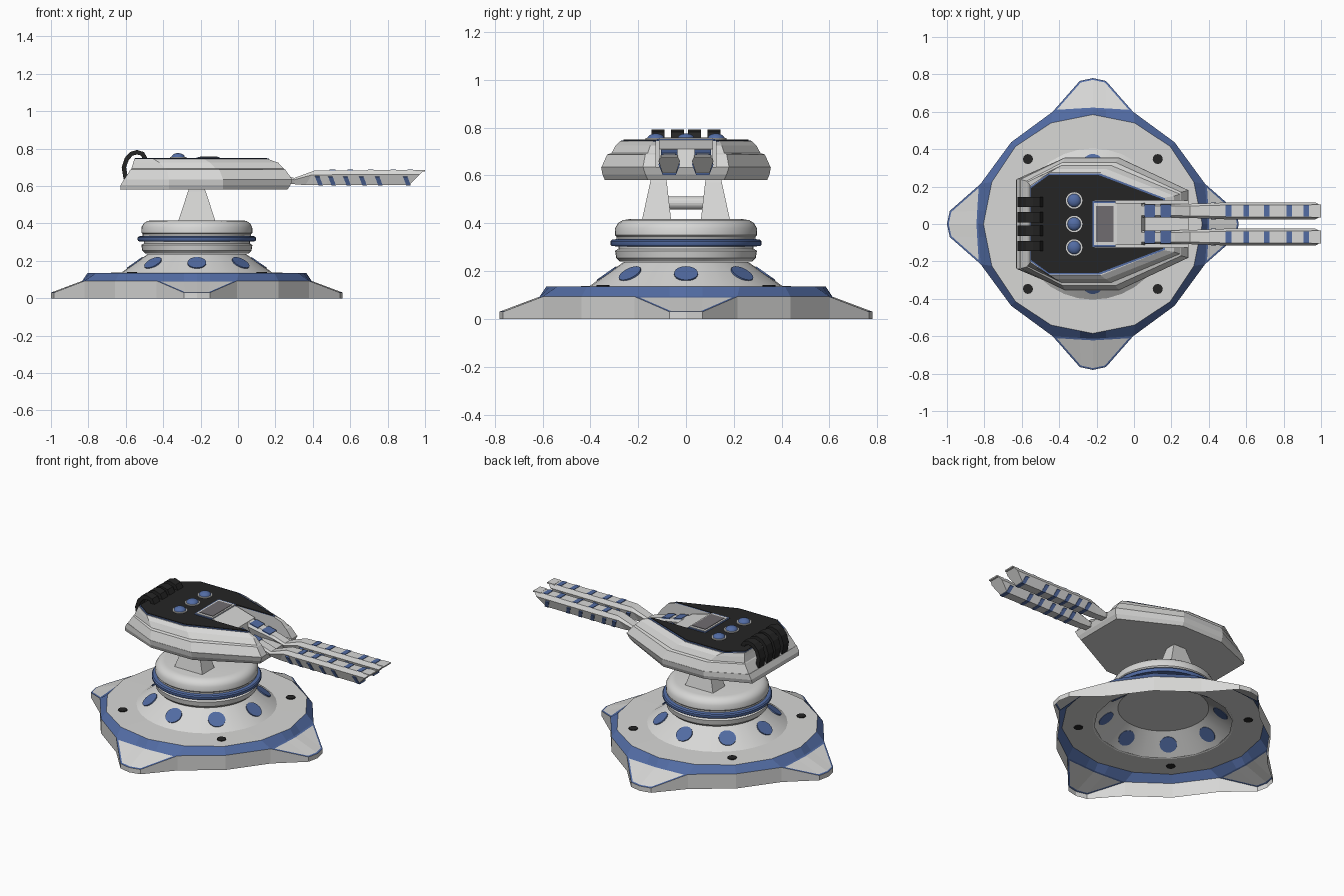
import bpy, bmesh, math
from mathutils import Vector, Matrix

if "Cube" in bpy.data.objects:
    bpy.data.objects.remove(bpy.data.objects["Cube"])

CX = -0.22  # turret axis


def material(name, rgb):
    m = bpy.data.materials.new(name)
    m.diffuse_color = (*rgb, 1)
    m.use_nodes = True
    m.node_tree.nodes["Principled BSDF"].inputs["Base Color"].default_value = m.diffuse_color
    return m


LIGHT = material("light_grey", (0.68, 0.68, 0.67))
BLUE = material("blue", (0.085, 0.15, 0.37))
BLACK = material("black", (0.018, 0.018, 0.018))
DARK = material("dark_grey", (0.16, 0.15, 0.16))


def finish(name, bm, mats, smooth=False):
    bmesh.ops.remove_doubles(bm, verts=bm.verts, dist=1e-5)
    bmesh.ops.recalc_face_normals(bm, faces=bm.faces)
    me = bpy.data.meshes.new(name)
    bm.to_mesh(me)
    bm.free()
    for m in mats:
        me.materials.append(m)
    ob = bpy.data.objects.new(name, me)
    bpy.context.collection.objects.link(ob)
    if smooth:
        bpy.ops.object.select_all(action='DESELECT')
        ob.select_set(True)
        bpy.context.view_layer.objects.active = ob
        bpy.ops.object.shade_smooth_by_angle(angle=math.radians(35))
    return ob


def loft_bm(rings, bands=None, start=True, end=True):
    """Skin equal-length closed rings; bands gives a material index per band."""
    bm = bmesh.new()
    rows = [[bm.verts.new(p) for p in r] for r in rings]
    n = len(rows[0])
    for k, (a, b) in enumerate(zip(rows, rows[1:])):
        for i in range(n):
            f = bm.faces.new((a[i], a[(i + 1) % n], b[(i + 1) % n], b[i]))
            f.material_index = bands[k] if bands else 0
    if start:
        bm.faces.new(rows[0])
    if end:
        bm.faces.new(rows[-1])
    return bm


def loft(name, rings, mats, bands=None, start=True, end=True, smooth=False):
    return finish(name, loft_bm(rings, bands, start, end), mats, smooth)


def circle(r, z, n, cx=CX, cy=0):
    return [(cx + r * math.cos(2 * math.pi * i / n), cy + r * math.sin(2 * math.pi * i / n), z) for i in range(n)]


def prism_y(name, pts, y0, y1, mat):
    return loft(name, [[(x, y, z) for x, z in pts] for y in (y0, y1)], [mat])


def quad_ring(pts):
    """Repeat one quadrant of (x, y, z) points four times round the axis."""
    out = []
    for k in range(4):
        c, s = round(math.cos(k * math.pi / 2)), round(math.sin(k * math.pi / 2))
        out += [(CX + c * x - s * y, s * x + c * y, z) for x, y, z in pts]
    return out


# --- base shell: open underneath, four pointed feet, blue bevelled band
def quadrant(half):
    a, b, c, d = half
    swap = lambda p: (p[1], p[0], p[2])
    return quad_ring([a, b, c, d, swap(c), swap(b)])


foot = [(0.78, 0), (0.765, 0.07), (0.60, 0.215), (0.437, 0.437)]
wall_z = [0.03, 0.03, 0.093, 0.093]
band = [(0.613, 0), (0.609, 0.07), (0.60, 0.215), (0.437, 0.437)]
plate = [(0.585, 0), (0.571, 0.07), (0.54, 0.224), (0.414, 0.414)]
rings = [quadrant([(x, y, 0) for x, y in foot]),
         quadrant([(x, y, z) for (x, y), z in zip(foot, wall_z)]),
         quadrant([(x, y, 0.093) for x, y in band]),
         quadrant([(x, y, 0.135) for x, y in plate]),
         quadrant([(x * 0.68, y * 0.68, 0.137) for x, y in plate])]
bm = loft_bm(rings, [0, 2, 1, 0], False, False)
bmesh.ops.remove_doubles(bm, verts=bm.verts, dist=1e-5)
bmesh.ops.recalc_face_normals(bm, faces=bm.faces)
tops = [f for f in bm.faces if f.material_index == 2]
rim = bmesh.ops.inset_region(bm, faces=tops, thickness=0.01, use_even_offset=True)
for f in tops:
    f.material_index = 0
for f in rim["faces"]:
    f.material_index = 1
finish("base_shell", bm, [LIGHT, BLUE])

# --- cone with eight blue spots, and four dark bolt holes in the plate
loft("base_cone", [circle(0.407, 0.135, 32), circle(0.262, 0.237, 32)], [LIGHT], start=False, smooth=True)
slope = math.atan2(0.145, 0.102)
for i in range(8):
    bm = bmesh.new()
    rot = Matrix.Rotation(i * math.pi / 4, 4, 'Z')
    place = Matrix.Translation((CX, 0, 0)) @ rot @ Matrix.Translation((0.331, 0, 0.188)) \
        @ Matrix.Rotation(math.pi / 2 - slope, 4, 'Y')
    bmesh.ops.create_cone(bm, cap_ends=True, segments=20, radius1=0.05, radius2=0.05, depth=0.009, matrix=place)
    finish(f"cone_spot_{i}", bm, [BLUE])
for sx in (-1, 1):
    for sy in (-1, 1):
        loft("bolt_hole", [circle(0.027, z, 12, CX + sx * 0.347, sy * 0.347) for z in (0.133, 0.141)], [BLACK])

# --- rotating collar with blue ring
prof = [(0.277, 0.24), (0.292, 0.255), (0.297, 0.285), (0.283, 0.293), (0.283, 0.303), (0.312, 0.305),
        (0.316, 0.312), (0.316, 0.324), (0.31, 0.331), (0.29, 0.334), (0.29, 0.343), (0.297, 0.35),
        (0.296, 0.38), (0.285, 0.40), (0.265, 0.413), (0.24, 0.417)]
loft("collar", [circle(r, z, 48) for r, z in prof], [LIGHT, BLUE],
     [1 if 4 <= k <= 8 else 0 for k in range(len(prof) - 1)], smooth=True)

# --- yoke legs and cross shaft
for s in (-1, 1):
    def leg_ring(x, ya, yb, z):
        return [(CX + dx * x, s * y, z) for dx, y in ((-1, ya), (1, ya), (1, yb), (-1, yb))]
    loft("yoke_leg", [leg_ring(0.10, 0.062, 0.185, 0.41), leg_ring(0.048, 0.08, 0.15, 0.57),
                      leg_ring(0.035, 0.085, 0.145, 0.60)], [LIGHT])
prism_y("yoke_shaft", [(CX + 0.027 * math.cos(a * math.pi / 8), 0.485 + 0.027 * math.sin(a * math.pi / 8))
                       for a in range(16)], -0.09, 0.09, LIGHT)


# --- hull: outline from rear to nose, optionally with a slot for the guns
def hull_ring(z, rear, ry, x1, x2, wide, front, fy, slot=None):
    half = [(rear, ry), (x1, wide), (x2, wide), (front, fy)]
    if slot:
        half += [(front, slot), (-0.21, slot)]
    return [(x, y, z) for x, y in half] + [(x, -y, z) for x, y in reversed(half)]


loft("lower_hull", [hull_ring(0.582, -0.63, 0.235, -0.37, -0.08, 0.34, 0.265, 0.16),
                    hull_ring(0.605, -0.627, 0.24, -0.37, -0.08, 0.35, 0.28, 0.17),
                    hull_ring(0.636, -0.61, 0.24, -0.37, -0.08, 0.355, 0.292, 0.18)], [LIGHT])
S = 0.125
loft("upper_hull", [hull_ring(0.636, -0.608, 0.238, -0.37, -0.08, 0.353, 0.29, 0.18, S),
                    hull_ring(0.688, -0.575, 0.23, -0.38, -0.10, 0.33, 0.252, 0.17, S),
                    hull_ring(0.693, -0.57, 0.225, -0.39, -0.12, 0.312, 0.245, 0.16, S),
                    hull_ring(0.725, -0.56, 0.215, -0.42, -0.15, 0.295, 0.215, 0.15, S),
                    hull_ring(0.744, -0.555, 0.205, -0.45, -0.18, 0.275, 0.16, 0.14, S)], [LIGHT])
# blue rim plate and black deck plate
loft("deck_rim", [hull_ring(z, -0.553, 0.2, -0.455, -0.185, 0.271, 0.165, 0.138, S) for z in (0.743, 0.747)], [BLUE])
loft("deck", [hull_ring(z, -0.55, 0.193, -0.455, -0.19, 0.262, 0.155, 0.132, S) for z in (0.744, 0.751)], [BLACK])

# --- gun housing in the slot, blue frame and dark window
prism_y("gun_housing", [(-0.215, 0.63), (-0.215, 0.748), (-0.09, 0.748), (0.04, 0.71), (0.06, 0.63)], -0.113, 0.113, LIGHT)
prism_y("window_frame", [(-0.222, 0.745), (-0.222, 0.753), (-0.1, 0.753), (-0.1, 0.745)], -0.122, 0.122, BLUE)
prism_y("window_border", [(-0.214, 0.75), (-0.214, 0.756), (-0.1, 0.756), (-0.1, 0.75)], -0.112, 0.112, LIGHT)
prism_y("window", [(-0.203, 0.752), (-0.203, 0.759), (-0.11, 0.759), (-0.11, 0.752)], -0.095, 0.095, DARK)

# --- blue domes with pale rings
for y in (-0.126, 0, 0.126):
    loft("dome_ring", [circle(0.044, z, 24, -0.32, y) for z in (0.75, 0.756)], [LIGHT])
    loft("dome", [circle(0.036 * math.cos(t), 0.754 + 0.022 * math.sin(t), 24, -0.32, y)
                  for t in (0, 0.35, 0.7, 1.05, 1.4)], [BLUE], smooth=True)

# --- black hoses arching over the rear
path = [(-0.6, 0.64), (-0.61, 0.70), (-0.595, 0.745), (-0.57, 0.772), (-0.54, 0.781), (-0.51, 0.772), (-0.493, 0.74)]
left, right = [], []
for i, p in enumerate(path):
    d = Vector(path[min(i + 1, len(path) - 1)]) - Vector(path[max(i - 1, 0)])
    nrm = Vector((-d.y, d.x)).normalized() * 0.012
    left.append(tuple(Vector(p) + nrm))
    right.append(tuple(Vector(p) - nrm))
for y in (-0.117, -0.036, 0.036, 0.117):
    prism_y("hose", left + right[::-1], y - 0.027, y + 0.027, BLACK)


# --- twin barrels: hexagonal section, narrow neck, raked muzzle
def section(cy, xt, xb, zt, zb, w, g=0):
    zm = zt - (zt - zb) * 0.3
    xm = xt + (xb - xt) * 0.3
    return [(xt, cy - w * 0.7, zt + g), (xt, cy + w * 0.7, zt + g), (xm, cy + w + g, zm),
            (xb, cy + w * 0.6 + g, zb - g), (xb, cy - w * 0.6 - g, zb - g), (xm, cy - w - g, zm)]


for s in (-1, 1):
    cy = s * 0.07
    stations = [(-0.02, -0.02, 0.722, 0.63, 0.036), (0.22, 0.22, 0.668, 0.62, 0.036), (0.30, 0.30, 0.643, 0.61, 0.038),
                (0.41, 0.36, 0.683, 0.605, 0.041), (0.50, 0.47, 0.684, 0.605, 0.045), (0.995, 0.915, 0.685, 0.605, 0.045)]
    loft("barrel", [section(cy, *st) for st in stations], [LIGHT])
    loft("muzzle_tip", [[(x, cy + dy, z) for dy, z in ((-0.035, 0.678), (0.035, 0.678), (0.035, 0.686), (-0.035, 0.686))]
                        for x in (0.95, 1.0)], [LIGHT])
    # stripes across the top
    for x in (0.505, 0.60, 0.71, 0.83, 0.92):
        prism_y("top_stripe", [(x - 0.015, 0.68), (x + 0.015, 0.68), (x + 0.015, 0.6875), (x - 0.015, 0.6875)],
                cy - 0.031, cy + 0.031, BLUE)
    # slanted stripes round the lower sides
    for x in (0.43, 0.50, 0.58, 0.665, 0.75, 0.9):
        loft("side_stripe", [section(cy, x - 0.012 + d, x + 0.012 + d, 0.665, 0.605, 0.0435, 0.002)
                             for d in (-0.012, 0.012)], [BLUE])
    # stripes on the sloping rear part
    for x in (0.085, 0.17):
        z = lambda q: 0.722 - (q + 0.02) * 0.225
        a, b = x - 0.028, x + 0.028
        prism_y("rear_stripe", [(a, z(a) - 0.004), (b, z(b) - 0.004), (b, z(b) + 0.003), (a, z(a) + 0.003)],
                cy - 0.034, cy + 0.034, BLUE)
